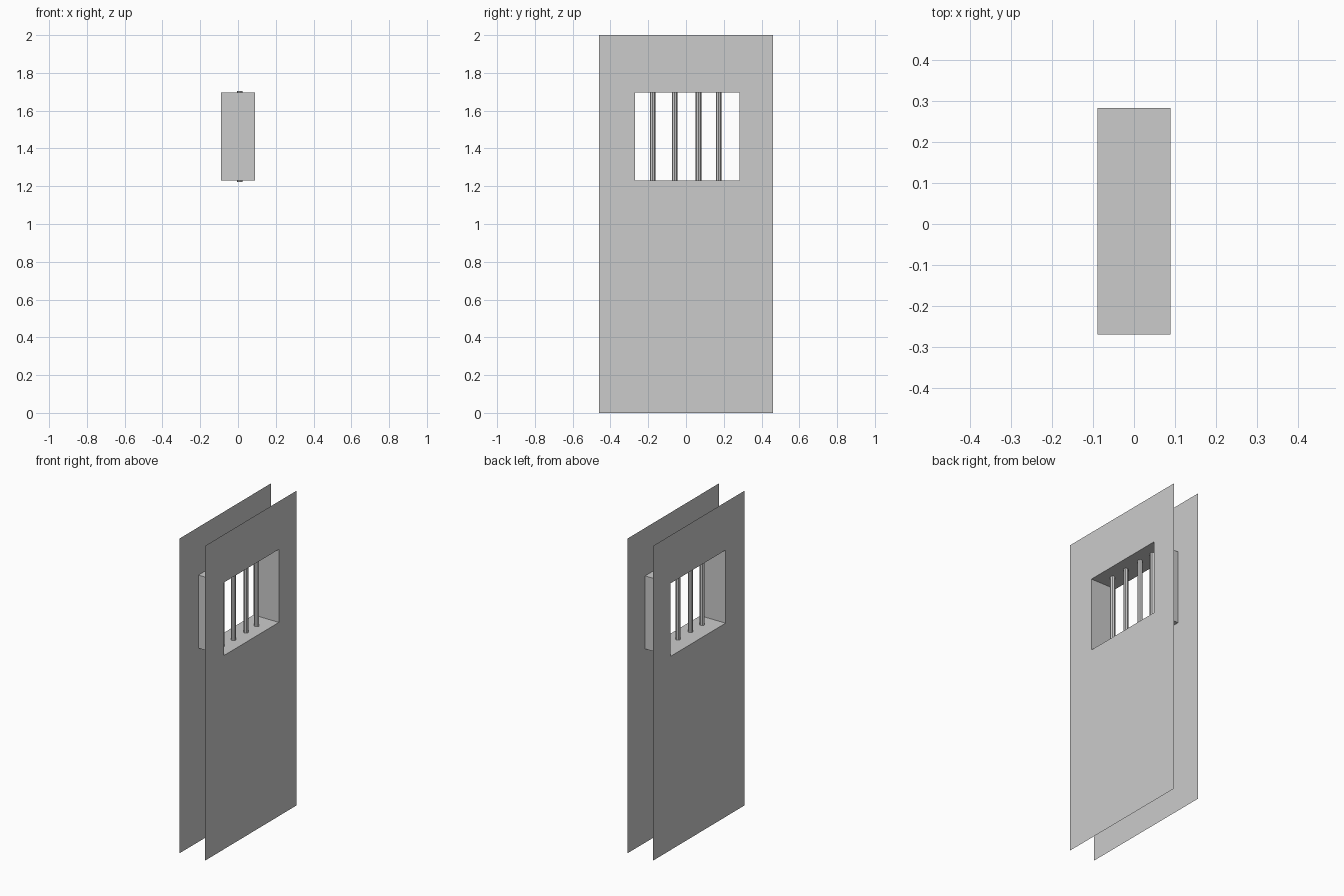
import bpy, bmesh

if "Cube" in bpy.data.objects:
    bpy.data.objects.remove(bpy.data.objects["Cube"])

OUTER = [(-0.46, 0.0), (0.46, 0.0), (0.46, 2.0), (-0.46, 2.0)]
INNER = [(-0.27, 1.231), (0.283, 1.231), (0.283, 1.695), (-0.27, 1.695)]
X = 0.089


def bridge(name, a, b):
    """Join two four-point loops with a ring of quads."""
    bm = bmesh.new()
    va = [bm.verts.new(p) for p in a]
    vb = [bm.verts.new(p) for p in b]
    for i in range(4):
        j = (i + 1) % 4
        bm.faces.new((va[i], va[j], vb[j], vb[i]))
    me = bpy.data.meshes.new(name)
    bm.to_mesh(me)
    bm.free()
    ob = bpy.data.objects.new(name, me)
    bpy.context.collection.objects.link(ob)
    return ob


def at(x, pts):
    return [(x, y, z) for y, z in pts]


# Thin door faces, each with a window opening, normals pointing outwards
bridge("door_panel_right", at(X, OUTER), at(X, INNER))
bridge("door_panel_left", at(-X, INNER), at(-X, OUTER))

# Open-ended window lining between the two faces, facing inwards
bridge("window_lining", at(X, INNER), at(-X, INNER))

# Window bars, poking slightly into the lining, with open ends
for i, y in enumerate((-0.177, -0.06, 0.066, 0.173)):
    bpy.ops.mesh.primitive_cylinder_add(
        vertices=8, radius=0.0148, depth=0.482, end_fill_type='NOTHING',
        location=(0.01, y, 1.463))
    bpy.context.object.name = f"window_bar_{i + 1}"
